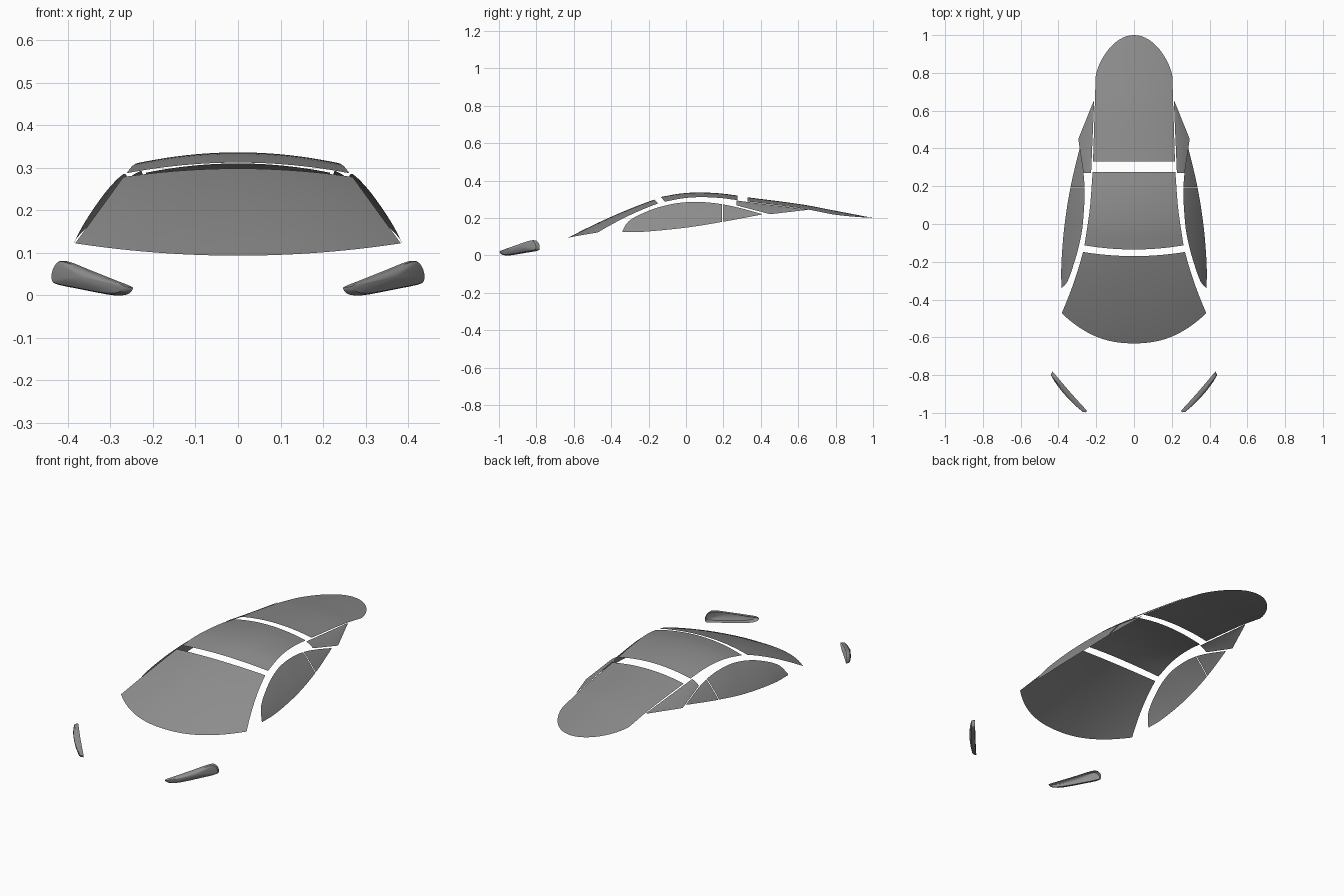
import bpy, bmesh, math
from mathutils import Vector

if "Cube" in bpy.data.objects:
    bpy.data.objects.remove(bpy.data.objects["Cube"])

# Dark grey shared by all parts
GREY = bpy.data.materials.new("dark_grey")
GREY.diffuse_color = (0.27, 0.27, 0.27, 1)
GREY.use_nodes = True
GREY.node_tree.nodes["Principled BSDF"].inputs["Base Color"].default_value = GREY.diffuse_color


def curve(pts, t):
    """Smooth interpolation through (t, value) pairs."""
    t = min(max(t, pts[0][0]), pts[-1][0])
    n = len(pts)

    def slope(i):
        a, b = max(i - 1, 0), min(i + 1, n - 1)
        return (pts[b][1] - pts[a][1]) / (pts[b][0] - pts[a][0])
    for i in range(n - 1):
        (t0, a), (t1, b) = pts[i], pts[i + 1]
        if t <= t1:
            h = t1 - t0
            s = (t - t0) / h
            return (a * (2*s**3 - 3*s*s + 1) + b * (3*s*s - 2*s**3)
                    + slope(i) * h * (s**3 - 2*s*s + s) + slope(i + 1) * h * (s**3 - s*s))


def lerp(a, b, t):
    return a + (b - a) * t


def finish(name, bm, mirror=False):
    bmesh.ops.remove_doubles(bm, verts=bm.verts, dist=1e-5)
    bm.normal_update()
    hub = Vector((0, 0.1, 0))
    if sum(f.normal.dot(f.calc_center_median() - hub) * f.calc_area() for f in bm.faces) < 0:
        bmesh.ops.reverse_faces(bm, faces=bm.faces)
    me = bpy.data.meshes.new(name)
    bm.to_mesh(me)
    bm.free()
    me.materials.append(GREY)
    ob = bpy.data.objects.new(name, me)
    bpy.context.collection.objects.link(ob)
    if mirror:
        ob.modifiers.new("mirror", 'MIRROR').use_clip = False
    bpy.ops.object.select_all(action='DESELECT')
    ob.select_set(True)
    bpy.context.view_layer.objects.active = ob
    bpy.ops.object.shade_smooth_by_angle(angle=math.radians(35))
    return ob


def patch(name, fn, nu, nv, mirror=False):
    """Open sheet from fn(u, v), both 0..1."""
    bm = bmesh.new()
    g = [[bm.verts.new(fn(i / nu, j / nv)) for j in range(nv + 1)] for i in range(nu + 1)]
    for i in range(nu):
        for j in range(nv):
            bm.faces.new((g[i][j], g[i+1][j], g[i+1][j+1], g[i][j+1]))
    return finish(name, bm, mirror)


# Windscreen: curved sheet, wide at the bottom
def windscreen(u, v):
    s = 2 * u - 1
    y = lerp(-0.632 + 0.16 * abs(s) ** 2.3, -0.17 + 0.022 * s * s, v)
    z = lerp(0.093 + 0.029 * s * s, 0.298 - 0.02 * s * s, v) + 0.04 * v * (1 - v)
    x = s * (lerp(0.383, 0.27, v) - 0.03 * v * (1 - v))
    return x, y, z


# Roof panel
def roof(u, v):
    s = 2 * u - 1
    y = lerp(-0.135 + 0.022 * s * s, 0.275, v)
    w = curve([(0, 0.262), (0.5, 0.234), (1, 0.219)], v)
    z = curve([(0, 0.312), (0.25, 0.33), (0.48, 0.336), (0.75, 0.332), (1, 0.32)], v)
    return s * w, y, z - 0.025 * s * s


# Rear window with a rounded tail
def rear_window(u, v):
    s = math.sin((u - 0.5) * math.pi)
    y = lerp(0.33, 0.78 + 0.22 * max(0, 1 - s * s) ** 0.72, v)
    z = curve([(0.33, 0.31), (0.62, 0.272), (0.8, 0.238), (1, 0.2)], y)
    return s * lerp(0.217, 0.203, v), y, z - 0.022 * s * s


patch("windscreen", windscreen, 24, 14)
patch("roof_panel", roof, 24, 16)
patch("rear_window", rear_window, 32, 20)

# Side windows: lower and upper edges along y
X_LO = [(-0.34, 0.385), (-0.2, 0.384), (0, 0.367), (0.2, 0.335), (0.405, 0.287)]
Z_LO = [(-0.34, 0.124), (-0.24, 0.125), (0, 0.148), (0.2, 0.18), (0.405, 0.218)]
X_HI = [(-0.34, 0.383), (-0.31, 0.355), (-0.2, 0.315), (-0.1, 0.288), (0, 0.271),
        (0.2, 0.262), (0.405, 0.285)]
Z_HI = [(-0.34, 0.13), (-0.31, 0.18), (-0.2, 0.238), (-0.1, 0.269), (0, 0.284),
        (0.1, 0.284), (0.2, 0.272), (0.3, 0.25), (0.405, 0.221)]


def side_window(y0, y1):
    def fn(u, v):
        y = lerp(y0, y1, u)
        h = curve(Z_HI, y) - curve(Z_LO, y)
        x = lerp(curve(X_LO, y), curve(X_HI, y), v) + 0.12 * h * v * (1 - v)
        return x, y, curve(Z_LO, y) + h * v
    return fn


patch("front_side_window", side_window(-0.34, 0.192), 30, 8, True)
patch("back_side_window", side_window(0.197, 0.405), 12, 8, True)


# Rear quarter windows: triangular panes beside the rear window
def quarter_window(u, v):
    y = lerp(0.27, 0.65, u)
    k = 0.18 / 0.38
    if u < k:
        xl, zl = lerp(0.268, 0.295, u / k), lerp(0.267, 0.22, u / k)
    else:
        xl, zl = lerp(0.295, 0.214, (u - k) / (1 - k)), lerp(0.22, 0.243, (u - k) / (1 - k))
    return (lerp(xl, lerp(0.227, 0.211, u), v), y,
            lerp(zl, lerp(0.293, 0.245, u), v) + 0.01 * v * (1 - v))


patch("rear_quarter_window", quarter_window, 19, 6, True)

# Headlights: shallow open shells, outline seen from the front (x, z)
OUT = [(0.248, 0.014), (0.26, 0.002), (0.295, 0.0), (0.37, 0.014), (0.418, 0.024),
       (0.43, 0.034), (0.428, 0.058), (0.415, 0.078), (0.395, 0.078), (0.345, 0.058),
       (0.285, 0.034), (0.252, 0.021)]
RIM_Y = [(0.248, -0.99), (0.34, -0.888), (0.43, -0.782)]


def headlight():
    n = len(OUT)
    xs = [(i, OUT[i % n][0]) for i in range(-2, n + 3)]
    zs = [(i, OUT[i % n][1]) for i in range(-2, n + 3)]
    ring = [(curve(xs, k / 4), curve(zs, k / 4)) for k in range(4 * n)]
    cx, cz = 0.352, 0.042
    bm = bmesh.new()
    rows = []
    # each ring: scale of the outline, distance pushed outward
    for sc, d in ((1, 0), (0.98, 0.012), (0.92, 0.02), (0.6, 0.027), (0.3, 0.03)):
        row = []
        for x, z in ring:
            x, z = cx + (x - cx) * sc, cz + (z - cz) * sc
            row.append(bm.verts.new((x + 0.72 * d, curve(RIM_Y, x) - 0.68 * d, z + 0.1 * d)))
        rows.append(row)
    m = len(ring)
    for a, b in zip(rows, rows[1:]):
        for i in range(m):
            bm.faces.new((a[i], a[(i+1) % m], b[(i+1) % m], b[i]))
    c = bm.verts.new((cx + 0.0223, curve(RIM_Y, cx) - 0.0211, cz + 0.0031))
    for i in range(m):
        bm.faces.new((rows[-1][i], rows[-1][(i+1) % m], c))
    finish("headlight", bm, True)


headlight()
